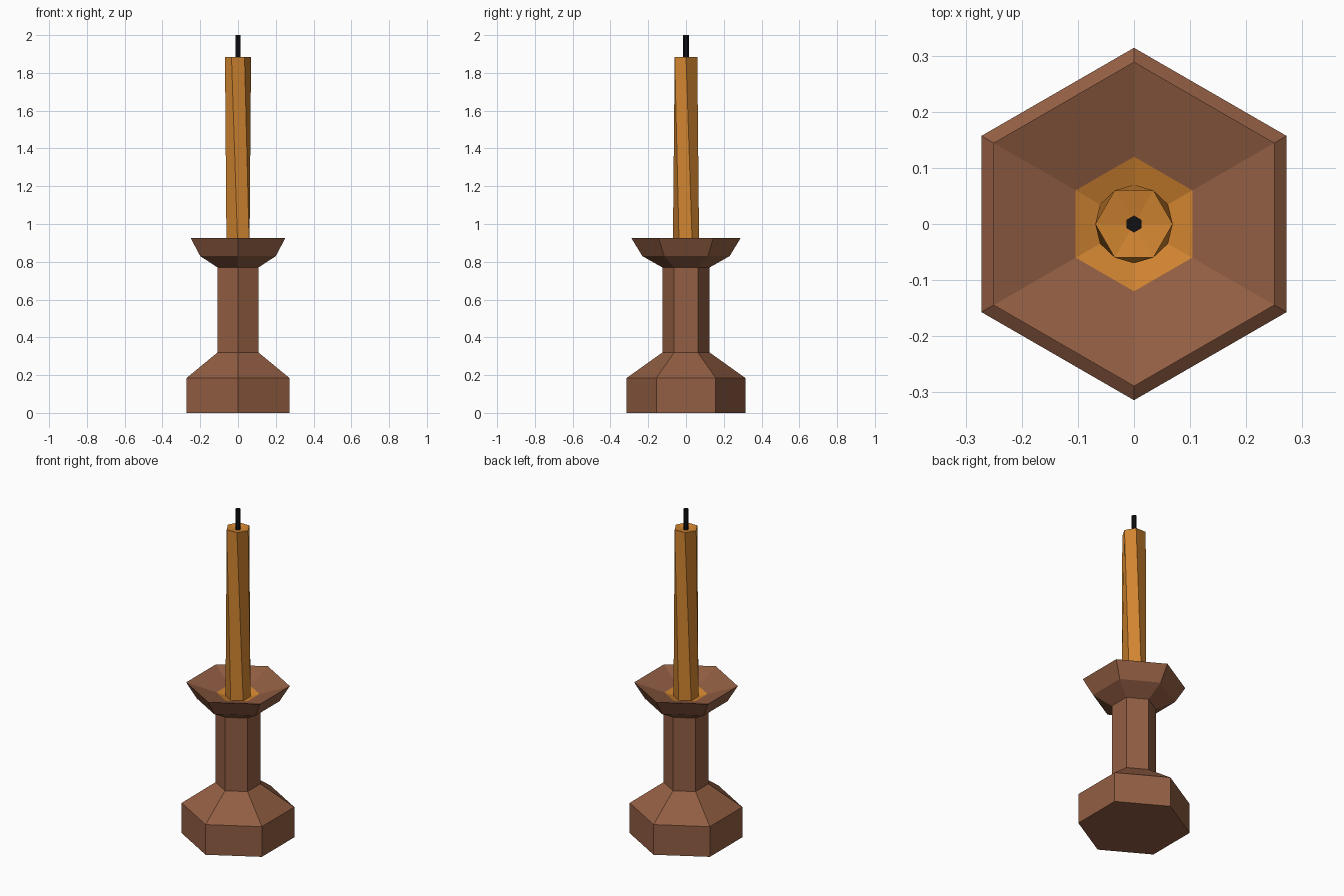
import bpy, bmesh, math

if "Cube" in bpy.data.objects:
    bpy.data.objects.remove(bpy.data.objects["Cube"])


def material(name, srgb):
    lin = [((c / 255 + 0.055) / 1.055) ** 2.4 if c > 10 else c / 255 / 12.92 for c in srgb]
    m = bpy.data.materials.new(name)
    m.diffuse_color = (*lin, 1)
    m.use_nodes = True
    m.node_tree.nodes["Principled BSDF"].inputs["Base Color"].default_value = m.diffuse_color
    return m


wood = material("brown wood", (146, 94, 67))
wax = material("amber wax", (208, 132, 48))
char = material("black wick", (17, 17, 19))


def lathe(name, profile, mats, sides=6):
    """Stack rings from (radius, height, turn in degrees); radius 0 makes a point."""
    bm = bmesh.new()
    rings = []
    for r, z, turn in profile:
        if r == 0:
            rings.append([bm.verts.new((0, 0, z))] * sides)
            continue
        angles = [math.radians(turn) + math.tau * i / sides for i in range(sides)]
        rings.append([bm.verts.new((r * math.cos(a), r * math.sin(a), z)) for a in angles])
    if profile[0][0] > 0:
        bm.faces.new(rings[0][::-1])
    for low, high in zip(rings, rings[1:]):
        for i in range(sides):
            j = (i + 1) % sides
            corners = [low[i], low[j], high[j], high[i]]
            bm.faces.new(list(dict.fromkeys(corners)))
    if profile[-1][0] > 0:
        bm.faces.new(rings[-1])
    mesh = bpy.data.meshes.new(name)
    bm.to_mesh(mesh)
    bm.free()
    for m in mats:
        mesh.materials.append(m)
    obj = bpy.data.objects.new(name, mesh)
    bpy.context.collection.objects.link(obj)
    return obj


# Holder: foot, stem and flared dish whose hollow runs down to the centre
outline = [(0.314, 0), (0.314, 0.185), (0.125, 0.32), (0.125, 0.77),
           (0.231, 0.83), (0.289, 0.925), (0.12, 0.87), (0, 0.83)]
holder = lathe("candle_holder", [(r, z, 30) for r, z in outline], [wood, wax])

# Spilled wax: the innermost faces of the dish
for f in holder.data.polygons:
    c = f.center
    if c.z > 0.8 and math.hypot(c.x, c.y) < 0.1:
        f.material_index = 1

# Candle: slightly twisted hexagonal stick with a shallow hollow top
lathe("candle", [(0.07, 0.83, 30), (0.069, 1.885, 0), (0, 1.873, 0)], [wax])

# Wick
lathe("wick", [(0.015, 1.86, 30), (0.015, 2.0, 30)], [char])
